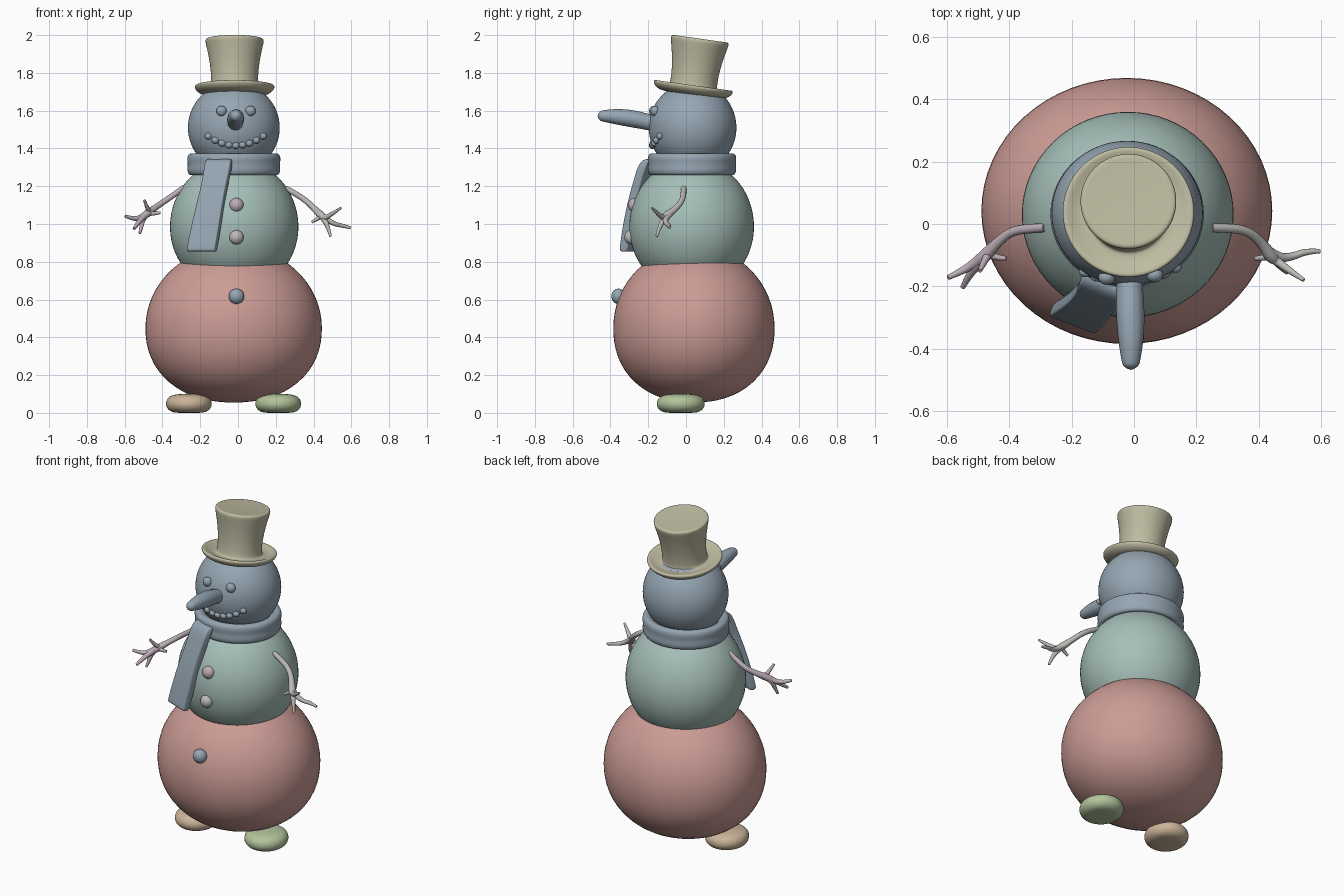
import bpy, bmesh, math
from mathutils import Vector

if "Cube" in bpy.data.objects:
    bpy.data.objects.remove(bpy.data.objects["Cube"])

SNOW_RED, TEAL, BLUE = (.6, .33, .3, 1), (.38, .52, .48, 1), (.3, .38, .45, 1)
TAN, GREY, PINK = (.52, .5, .36, 1), (.5, .49, .47, 1), (.5, .42, .47, 1)


def finish(ob, color, levels=0):
    mat = bpy.data.materials.new(ob.name + "_mat")
    mat.diffuse_color = color
    mat.use_nodes = True
    mat.node_tree.nodes["Principled BSDF"].inputs["Base Color"].default_value = mat.diffuse_color
    ob.data.materials.append(mat)
    if levels:
        ob.modifiers.new("smooth", 'SUBSURF').levels = levels
        ob.modifiers["smooth"].render_levels = levels
    for p in ob.data.polygons:
        p.use_smooth = True
    return ob


def from_bmesh(name, bm, color, levels=0, loc=(0, 0, 0)):
    bmesh.ops.recalc_face_normals(bm, faces=bm.faces)
    me = bpy.data.meshes.new(name)
    bm.to_mesh(me)
    bm.free()
    ob = bpy.data.objects.new(name, me)
    ob.location = loc
    bpy.context.collection.objects.link(ob)
    return finish(ob, color, levels)


def ball(name, loc, top, bottom, rx, ry, color, power=2.0, seg=64):
    # ellipsoid whose lower half can be fuller (power > 2)
    bm = bmesh.new()
    bmesh.ops.create_uvsphere(bm, u_segments=seg, v_segments=seg // 2, radius=1)
    for v in bm.verts:
        r = math.hypot(v.co.x, v.co.y)
        if v.co.z < 0 and r > 1e-5:
            k = (r ** power + abs(v.co.z) ** power) ** (-1 / power)
            v.co *= k
        v.co = (v.co.x * rx, v.co.y * ry, v.co.z * (top if v.co.z > 0 else bottom))
    return from_bmesh(name, bm, color, loc=loc)


def lathe(name, profile, loc, color, sy=1.0, seg=32, closed=False):
    bm = bmesh.new()
    rings = []
    for r, z in profile:
        if r == 0:
            rings.append([bm.verts.new((0, 0, z))] * seg)
        else:
            rings.append([bm.verts.new((r * math.cos(math.tau * i / seg),
                                        r * sy * math.sin(math.tau * i / seg), z)) for i in range(seg)])
    pairs = list(zip(rings, rings[1:])) + ([(rings[-1], rings[0])] if closed else [])
    for a, b in pairs:
        for i in range(seg):
            j = (i + 1) % seg
            bm.faces.new(list(dict.fromkeys((a[i], a[j], b[j], b[i]))))
    return from_bmesh(name, bm, color, 2, loc)


def tube(name, paths, color):
    # each path: list of (x, y, z, radius)
    cu = bpy.data.curves.new(name, 'CURVE')
    cu.dimensions = '3D'
    cu.bevel_depth = 1
    cu.bevel_resolution = 4
    cu.use_fill_caps = True
    for pts in paths:
        sp = cu.splines.new('NURBS')
        sp.points.add(len(pts) - 1)
        for p, (x, y, z, r) in zip(sp.points, pts):
            p.co = (x, y, z, 1)
            p.radius = r
        sp.order_u = 3
        sp.use_endpoint_u = True
        sp.resolution_u = 8
    ob = bpy.data.objects.new(name, cu)
    bpy.context.collection.objects.link(ob)
    bpy.ops.object.select_all(action='DESELECT')
    ob.select_set(True)
    bpy.context.view_layer.objects.active = ob
    bpy.ops.object.convert(target='MESH')
    return finish(bpy.context.object, color)


# three snowballs
ball("lower_body", (-.023, .042, .45), .433, .395, .467, .427, SNOW_RED, 2.2)
ball("middle_body", (-.02, .03, .985), .36, .35, .34, .33, TEAL)
HC, HR = Vector((-.022, .035, 1.51)), Vector((.243, .232, .24))
ball("head", HC, HR.z, HR.z, HR.x, HR.y, BLUE)


def on_head(x, z):
    k = 1 - ((x - HC.x) / HR.x) ** 2 - ((z - HC.z) / HR.z) ** 2
    return (x, HC.y - HR.y * math.sqrt(max(k, 0)), z)


# eyes and mouth pebbles
for i, x in enumerate((-.087, .066)):
    ball(f"eye_{i}", on_head(x, 1.598), .028, .028, .028, .024, BLUE, seg=20)
for i in range(9):
    t = (i - 4) / 4
    ball(f"mouth_{i}", on_head(-.012 + .145 * t, 1.415 + .05 * t * t),
         .018, .018, .02, .018, BLUE, seg=16)

# carrot nose
tube("nose", [[(-.014, -.12, 1.52, .04), (-.014, -.2, 1.54, .042), (-.012, -.28, 1.557, .046),
               (-.01, -.36, 1.568, .042), (-.01, -.43, 1.572, .032), (-.01, -.462, 1.572, .024),
               (-.01, -.468, 1.572, .001)]], BLUE)

# scarf band
lathe("scarf_band", [(.17, 1.28), (.22, 1.255), (.243, 1.262), (.249, 1.29), (.244, 1.315), (.25, 1.345),
                     (.243, 1.37), (.22, 1.377), (.18, 1.36)], (-.022, .032, 0), BLUE, .95, closed=True)

# scarf tail: flat strip hanging over the middle snowball
stations = [((-.10, -.185, 1.345), .07), ((-.105, -.212, 1.30), .075), ((-.12, -.235, 1.22), .07),
            ((-.145, -.265, 1.11), .074), ((-.17, -.288, .98), .08), ((-.19, -.302, .875), .082),
            ((-.192, -.304, .853), .08)]
bm = bmesh.new()
side, out = Vector((.93, -.36, 0)), Vector((-.36, -.93, 0))
rings = []
for c, w in stations:
    rings.append([bm.verts.new(Vector(c) + side * w * a + out * .024 * b) for a, b in
                  ((-1, -1), (-.9, -1), (0, -1), (.9, -1), (1, -1), (1, 1), (.9, 1), (0, 1), (-.9, 1), (-1, 1))])
for a, b in zip(rings, rings[1:]):
    for i in range(10):
        j = (i + 1) % 10
        bm.faces.new((a[i], a[j], b[j], b[i]))
for r in (rings[0], rings[-1]):
    for i in range(4):
        bm.faces.new((r[i], r[i + 1], r[8 - i], r[9 - i]))
from_bmesh("scarf_tail", bm, BLUE, 2)

# top hat, tipped backwards
hat = lathe("top_hat", [(0, -.01), (.12, -.012), (.165, -.01), (.195, .003), (.21, .02), (.214, .034),
                        (.205, .042), (.185, .034), (.16, .024), (.135, .022), (.126, .03), (.124, .08),
                        (.13, .15), (.143, .22), (.154, .265), (.156, .283), (.146, .29), (.13, .288),
                        (.07, .286), (0, .285)], (-.018, .034, 1.695), TAN)
hat.rotation_euler.x = math.radians(-8)

# buttons
for i, (y, z, r) in enumerate(((-.273, 1.10, .038), (-.292, .93, .038), (-.358, .617, .041))):
    ball(f"button_{i}", (-.008, y, z), r, r, r, r * .9, (PINK, GREY, BLUE)[i], seg=24)

# feet: pillows with flat soles
for name, x, col in (("left_foot", -.26, (.6, .46, .32, 1)), ("right_foot", .213, (.45, .55, .33, 1))):
    lathe(name, [(0, 0), (.06, 0), (.095, .004), (.118, .025), (.124, .05), (.115, .078), (.09, .094),
                 (.05, .1), (0, .102)], (x, -.028, 0), col, 1.05)

# twig arms with fingers
tube("right_arm", [
    [(.25, -.012, 1.19, .014), (.28, -.012, 1.175, .015), (.36, -.018, 1.125, .015), (.41, -.06, 1.075, .016),
     (.44, -.105, 1.045, .022), (.46, -.12, 1.03, .014), (.50, -.15, 1.055, .011), (.545, -.18, 1.085, .006)],
    [(.42, -.075, 1.06, .014), (.46, -.11, 1.03, .016), (.51, -.105, 1.0, .012), (.55, -.088, .992, .011),
     (.597, -.087, .98, .007)],
    [(.43, -.09, 1.05, .014), (.46, -.12, 1.02, .015), (.475, -.14, .985, .011), (.49, -.155, .935, .007)],
    [(.445, -.10, 1.045, .014), (.42, -.11, 1.025, .01), (.39, -.11, 1.01, .007)]], GREY)
tube("left_arm", [
    [(-.285, -.012, 1.195, .014), (-.31, -.013, 1.175, .015), (-.39, -.02, 1.12, .015), (-.44, -.06, 1.085, .016),
     (-.48, -.105, 1.055, .022), (-.51, -.125, 1.035, .016), (-.55, -.15, 1.025, .012), (-.597, -.172, 1.042, .008)],
    [(-.46, -.08, 1.07, .014), (-.50, -.125, 1.04, .017), (-.53, -.165, 1.005, .012), (-.55, -.203, .975, .008)],
    [(-.48, -.10, 1.055, .014), (-.505, -.12, 1.025, .014), (-.51, -.135, .99, .011), (-.52, -.15, .95, .007)],
    [(-.465, -.09, 1.06, .014), (-.48, -.12, 1.08, .011), (-.495, -.15, 1.125, .007)],
    [(-.475, -.095, 1.055, .013), (-.44, -.11, 1.055, .01), (-.41, -.11, 1.06, .007)]], PINK)
